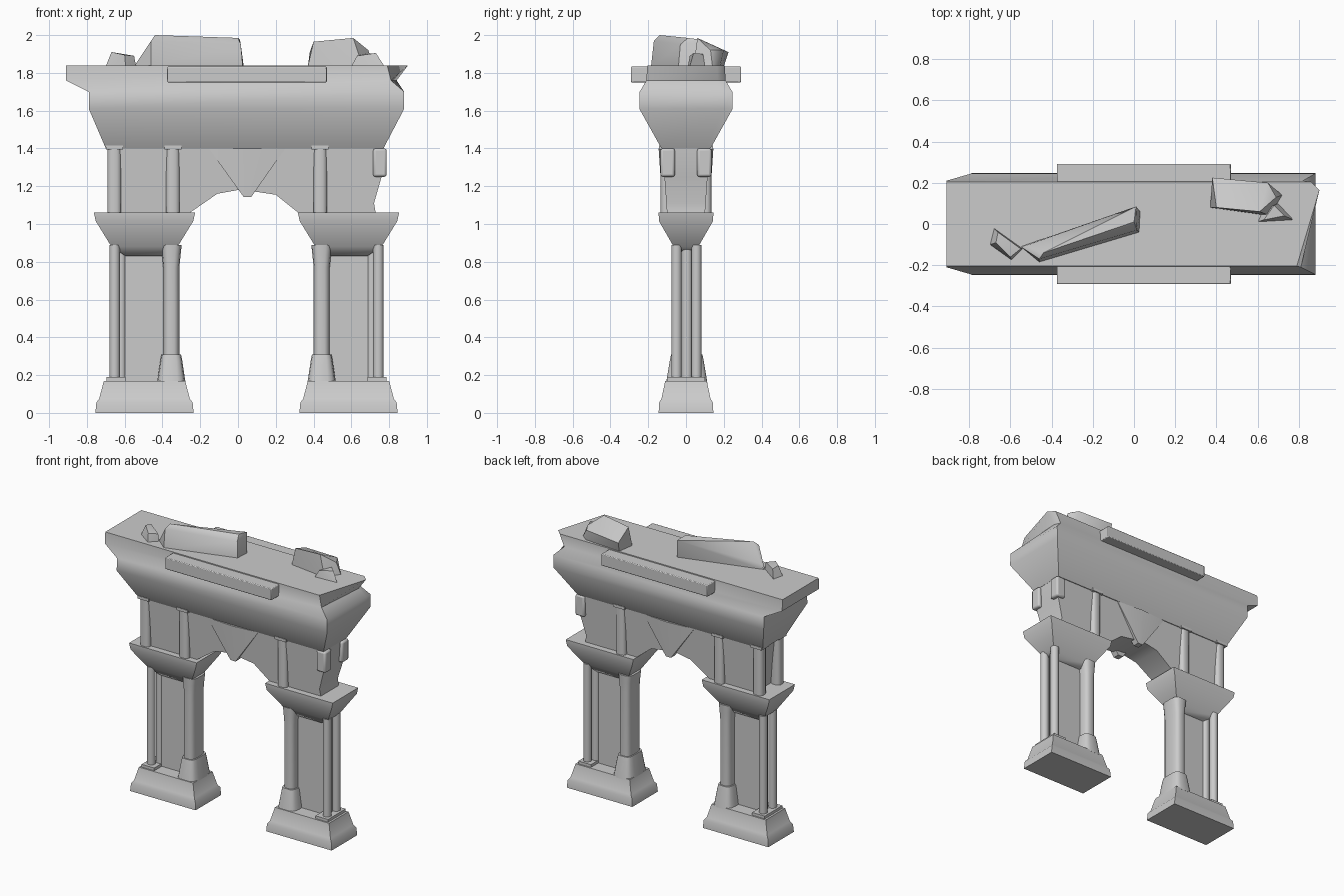
import bpy, bmesh, math
from mathutils import Vector

if "Cube" in bpy.data.objects:
    bpy.data.objects.remove(bpy.data.objects["Cube"])

stone = bpy.data.materials.new("grey stone")
stone.use_nodes = True
stone.diffuse_color = (0.6, 0.6, 0.6, 1)
stone.node_tree.nodes["Principled BSDF"].inputs["Base Color"].default_value = (0.6, 0.6, 0.6, 1)


def finish(name, bm, angle=50, bevel=0):
    """Turn a bmesh into a smooth-shaded stone object."""
    bmesh.ops.recalc_face_normals(bm, faces=bm.faces)
    mesh = bpy.data.meshes.new(name)
    bm.to_mesh(mesh)
    bm.free()
    mesh.materials.append(stone)
    obj = bpy.data.objects.new(name, mesh)
    bpy.context.collection.objects.link(obj)
    if bevel:
        mod = obj.modifiers.new("soft edges", "BEVEL")
        mod.width = bevel
        mod.segments = 2
    bpy.ops.object.select_all(action="DESELECT")
    obj.select_set(True)
    bpy.context.view_layer.objects.active = obj
    bpy.ops.object.shade_smooth_by_angle(angle=math.radians(angle))
    return obj


def loft(name, rings, angle=50, bevel=0):
    """Skin a stack of equal-length point rings and cap both ends."""
    bm = bmesh.new()
    rows = [[bm.verts.new(p) for p in ring] for ring in rings]
    n = len(rows[0])
    for a, b in zip(rows, rows[1:]):
        for i in range(n):
            j = (i + 1) % n
            bm.faces.new((a[i], a[j], b[j], b[i]))
    bm.faces.new(rows[0])
    bm.faces.new(rows[-1])
    return finish(name, bm, angle, bevel)


def rect(z, x0, x1, y0, y1):
    return [(x0, y0, z), (x1, y0, z), (x1, y1, z), (x0, y1, z)]


def oval(z, x, y, rx, ry, n=12, power=1.0):
    """Ellipse ring; a power below one squares it off."""
    pts = []
    for i in range(n):
        t = math.tau * (i + 0.5) / n
        c, s = math.cos(t), math.sin(t)
        pts.append((x + rx * math.copysign(abs(c) ** power, c),
                    y + ry * math.copysign(abs(s) ** power, s), z))
    return pts


def box(name, x0, x1, y0, y1, z0, z1, bevel=0):
    return loft(name, [rect(z0, x0, x1, y0, y1), rect(z1, x0, x1, y0, y1)], 50, bevel)


def hull(name, points, angle=35, bevel=0):
    bm = bmesh.new()
    for p in points:
        bm.verts.new(p)
    res = bmesh.ops.convex_hull(bm, input=bm.verts)
    junk = [g for g in res["geom_interior"] if isinstance(g, bmesh.types.BMVert)]
    bmesh.ops.delete(bm, geom=junk, context="VERTS")
    bmesh.ops.dissolve_limit(bm, angle_limit=0.05, verts=bm.verts, edges=bm.edges)
    return finish(name, bm, angle, bevel)


# Two piers; s points to the outer side of each
for label, cx, s in (("right", -0.495, -1), ("left", 0.585, 1)):
    # Stepped pedestal
    loft(label + "_pedestal", [rect(z, cx - w, cx + w, -d, d) for z, w, d in (
        (0, 0.26, 0.145), (0.055, 0.255, 0.142), (0.075, 0.24, 0.13), (0.17, 0.215, 0.11))])
    box(label + "_plinth", cx + s * 0.15 - 0.05, cx + s * 0.15 + 0.05, -0.1, 0.1, 0.165, 0.19)
    # Thin wall between the shafts
    box(label + "_panel", cx - 0.12, cx + 0.12, -0.015, 0.015, 0.16, 0.87)
    # Slender outer shafts
    for i, (dx, y, r) in enumerate(((0.158, -0.05, 0.028), (0.158, 0.055, 0.028),
                                    (0.125, 0.005, 0.03))):
        loft(f"{label}_outer_shaft_{i}", [oval(z, cx + s * dx, y, r, r) for z in (0.18, 0.89)])
    # Broad inner shaft, flared at the top, with a sloping foot
    ix = cx - s * 0.142
    loft(label + "_inner_shaft", [oval(z, ix, 0.004, rx, ry, 16, 0.6) for z, rx, ry in (
        (0.25, 0.043, 0.075), (0.77, 0.043, 0.075), (0.84, 0.05, 0.078), (0.89, 0.056, 0.08))])
    loft(label + "_inner_foot", [oval(z, ix, 0.004, rx, ry, 16, 0.5) for z, rx, ry in (
        (0.16, 0.076, 0.11), (0.28, 0.058, 0.09), (0.31, 0.052, 0.084))])
    # Flared capital
    loft(label + "_capital", [rect(z, cx - w, cx + w, -d, d) for z, w, d in (
        (0.83, 0.1, 0.03), (0.88, 0.175, 0.065), (1.015, 0.258, 0.143), (1.06, 0.268, 0.145))], 60)

# Entablature: the upper end on the left is broken off at a slant
loft("entablature", [[(xl, -d, z), (xf, -d, z), (xb, d * 0.8, z), (xb - k, d, z), (xl, d, z)]
     for z, xl, xf, xb, k, d in (
         (1.40, -0.70, 0.77, 0.77, 0, 0.13), (1.61, -0.79, 0.88, 0.88, 0, 0.247),
         (1.70, -0.79, 0.88, 0.88, 0, 0.245), (1.76, -0.91, 0.81, 0.84, 0.02, 0.21),
         (1.84, -0.91, 0.79, 0.90, 0.04, 0.205))], 55)

# Lower wall with the arch cut into its outline, tapering downward
outline = [(-0.66, 1.42), (-0.62, 1.05), (-0.27, 1.05), (-0.24, 1.07), (-0.11, 1.16),
           (0, 1.18), (0.1, 1.17), (0.2, 1.155), (0.3, 1.075), (0.33, 1.05),
           (0.73, 1.05), (0.72, 1.11), (0.76, 1.25), (0.77, 1.42)]
loft("arch_wall", [[(x, side * (0.1 + 0.07 * (z - 1.05)), z) for x, z in outline]
                   for side in (-1, 1)])

for label, f in (("front", -1), ("back", 1)):
    # Upper shafts standing on the capitals
    for i, x in enumerate((-0.655, -0.345, 0.435)):
        loft(f"{label}_upper_shaft_{i}", [oval(z, x, f * 0.1, 0.037, 0.035, 12, 0.7)
                                          for z in (1.05, 1.4)])
        box(f"{label}_shaft_cap_{i}", x - 0.045, x + 0.045, f * 0.1 - 0.042, f * 0.1 + 0.042,
            1.395, 1.415)
    # Broken stub at the left end
    box(label + "_broken_shaft", 0.715, 0.787, f * 0.097 - 0.038, f * 0.097 + 0.038,
        1.25, 1.4, 0.012)
    # Pointed keystone
    hull(label + "_keystone",
         [(x, f * y, 1.4) for x, y in ((-0.155, 0.08), (0.25, 0.08), (-0.155, 0.128),
                                       (0.25, 0.128), (0.05, 0.145))]
         + [(x, f * y, 1.143) for x, y in ((0.03, 0.08), (0.07, 0.08), (0.03, 0.128), (0.07, 0.128))])
    # Projecting top band
    box(label + "_band", -0.375, 0.47, f * 0.242 - 0.05, f * 0.242 + 0.05, 1.75, 1.833, 0.005)

# Broken blocks lying on top
g = 1.835
hull("long_block", [(-0.55, -0.11, g), (-0.46, -0.185, g), (0.025, -0.04, g), (0.03, 0.06, g),
                    (-0.51, -0.10, 1.88), (-0.46, -0.17, 1.97), (-0.44, -0.14, 2.0),
                    (0.0, 0.01, 1.985), (0.01, 0.085, 1.975), (0.015, -0.03, 1.95)])
hull("wide_block", [(0.37, 0.08, g), (0.39, 0.2, g), (0.66, 0.04, g), (0.72, 0.14, g),
                    (0.67, 0.18, g), (0.40, 0.08, 1.965), (0.38, 0.225, 1.91),
                    (0.61, 0.06, 1.985), (0.65, 0.2, 1.92), (0.69, 0.13, 1.92)])
hull("small_left_block", [(0.60, 0.01, g), (0.775, 0.02, g), (0.70, 0.1, g), (0.63, 0.08, g),
                          (0.63, 0.02, 1.89), (0.73, 0.04, 1.905), (0.68, 0.09, 1.9)])
hull("small_right_block", [(-0.70, -0.10, g), (-0.68, -0.02, g), (-0.54, -0.12, g),
                           (-0.595, -0.175, g), (-0.67, -0.09, 1.91), (-0.66, -0.04, 1.9),
                           (-0.55, -0.12, 1.89), (-0.60, -0.16, 1.895)])
